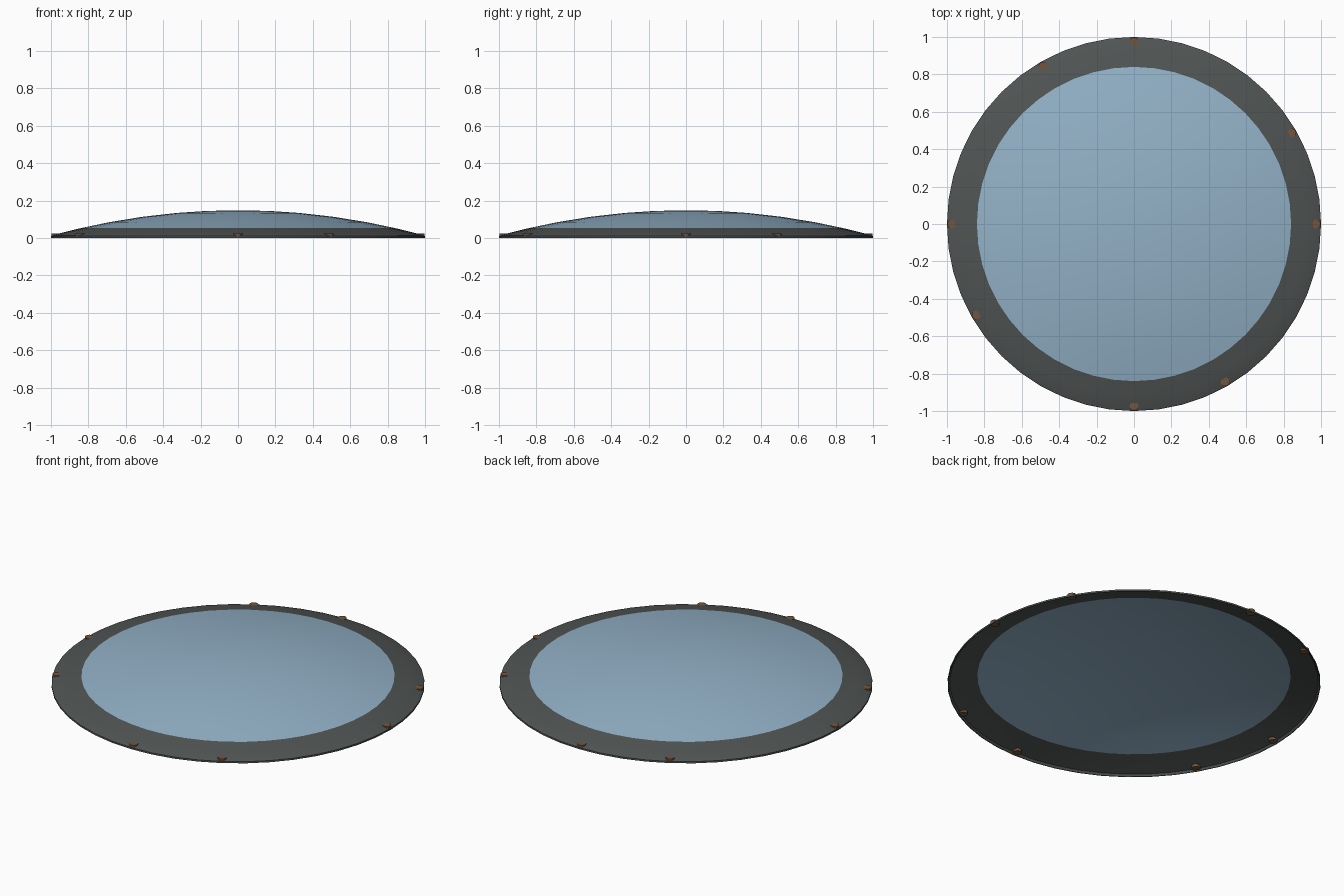
import bpy, bmesh, math
from mathutils import Vector

if "Cube" in bpy.data.objects:
    bpy.data.objects.remove(bpy.data.objects["Cube"])

SEG = 48
H = 0.148                      # dome height
R = (1 + (H - 0.012) ** 2) / (2 * (H - 0.012))   # sphere radius of the cap
WALL = 0.003


def material(name, rgb):
    m = bpy.data.materials.new(name)
    m.diffuse_color = (*rgb, 1)
    m.use_nodes = True
    m.node_tree.nodes["Principled BSDF"].inputs["Base Color"].default_value = m.diffuse_color
    return m


blue = material("pale blue panel", (0.29, 0.44, 0.57))
dark = material("dark grey rim", (0.080, 0.089, 0.087))
copper = material("copper stud", (0.17, 0.09, 0.045))


def cap_z(r):
    return H - R + math.sqrt(R * R - r * r)


def lathe(name, profile, mat, closed):
    bm = bmesh.new()
    rings = []
    for r, z in profile:
        if r == 0:
            rings.append([bm.verts.new((0, 0, z))] * SEG)
        else:
            rings.append([bm.verts.new((r * math.cos(2 * math.pi * i / SEG),
                                        r * math.sin(2 * math.pi * i / SEG), z))
                          for i in range(SEG)])
    pairs = list(zip(rings, rings[1:]))
    if closed:
        pairs.append((rings[-1], rings[0]))
    for a, b in pairs:
        for i in range(SEG):
            j = (i + 1) % SEG
            bm.faces.new(list(dict.fromkeys((a[i], b[i], b[j], a[j]))))
    bmesh.ops.recalc_face_normals(bm, faces=bm.faces)
    return finish(name, bm, mat)


def finish(name, bm, mat):
    me = bpy.data.meshes.new(name)
    bm.to_mesh(me)
    bm.free()
    me.materials.append(mat)
    ob = bpy.data.objects.new(name, me)
    bpy.context.collection.objects.link(ob)
    bpy.context.view_layer.objects.active = ob
    bpy.ops.object.select_all(action='DESELECT')
    ob.select_set(True)
    bpy.ops.object.shade_smooth_by_angle(angle=math.radians(30))
    return ob


# Thin domed centre panel, hollow underneath
radii = [0, 0.17, 0.33, 0.51, 0.69, 0.84]
top = [(r, cap_z(r)) for r in radii]
under = [(r, cap_z(r) - WALL) for r in reversed(radii)]
lathe("dome_panel", top + under, blue, False)

# Dark sloping rim with a short outer skirt
lathe("rim", [(0.84, cap_z(0.84)), (0.92, cap_z(0.92)), (0.99, cap_z(0.99)), (1.0, 0.010),
              (1.0, 0.0), (0.996, 0.0), (0.988, cap_z(0.99) - WALL),
              (0.92, cap_z(0.92) - WALL), (0.84, cap_z(0.84) - WALL)], dark, True)

# Paired studs, one pair every quarter turn, poking through the rim
for k in range(4):
    for n, off in enumerate((0, 30)):
        a = math.radians(90 * k + off)
        bm = bmesh.new()
        bmesh.ops.create_cone(bm, cap_ends=True, segments=12, radius1=0.024,
                              radius2=0.024, depth=0.018)
        bmesh.ops.translate(bm, verts=bm.verts,
                            vec=Vector((0.974 * math.cos(a), 0.974 * math.sin(a), 0.0145)))
        finish(f"stud_{k}_{n}", bm, copper)
